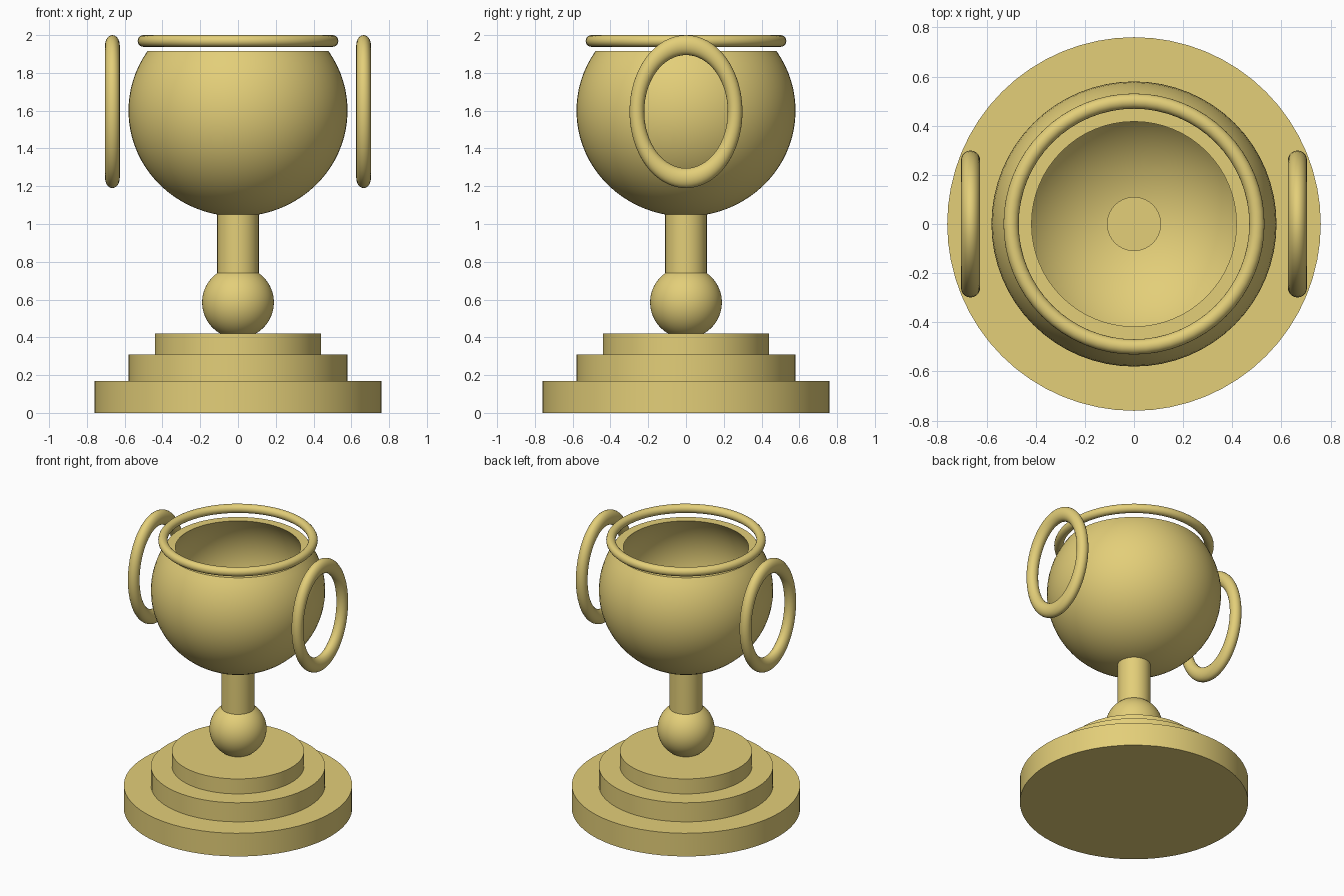
import bpy, bmesh, math

if "Cube" in bpy.data.objects:
    bpy.data.objects.remove(bpy.data.objects["Cube"])

SEG = 64
gold = bpy.data.materials.new("gold")
gold.diffuse_color = (0.77, 0.62, 0.19, 1)
gold.use_nodes = True
gold.node_tree.nodes["Principled BSDF"].inputs["Base Color"].default_value = gold.diffuse_color


def finish(name):
    ob = bpy.context.object
    ob.name = name
    ob.data.materials.append(gold)
    bpy.ops.object.shade_smooth_by_angle(angle=math.radians(35))
    return ob


def cylinder(name, r, z0, z1):
    bpy.ops.mesh.primitive_cylinder_add(vertices=SEG, radius=r, depth=z1 - z0,
                                        location=(0, 0, (z0 + z1) / 2))
    return finish(name)


def torus(name, major, minor, loc, rot=(0, 0, 0), scale=(1, 1, 1)):
    bpy.ops.mesh.primitive_torus_add(major_radius=major, minor_radius=minor,
                                     major_segments=SEG, minor_segments=20,
                                     location=loc, rotation=rot)
    bpy.context.object.scale = scale
    return finish(name)


def ellipse_arc(a, c, z_mid, z_top, n):
    # from the bottom pole up to the cut height
    end = math.asin((z_top - z_mid) / c)
    angles = [-math.pi / 2 + (end + math.pi / 2) * i / n for i in range(n + 1)]
    return [(max(a * math.cos(t), 0), z_mid + c * math.sin(t)) for t in angles]


def lathe(name, profile):
    bm = bmesh.new()
    vs = [bm.verts.new((r, 0, z)) for r, z in profile]
    es = [bm.edges.new(p) for p in zip(vs, vs[1:])]
    bmesh.ops.spin(bm, geom=vs + es, axis=(0, 0, 1), cent=(0, 0, 0),
                   angle=math.tau, steps=SEG, use_duplicate=False)
    bmesh.ops.remove_doubles(bm, verts=bm.verts, dist=1e-4)
    bmesh.ops.recalc_face_normals(bm, faces=bm.faces)
    me = bpy.data.meshes.new(name)
    bm.to_mesh(me)
    bm.free()
    ob = bpy.data.objects.new(name, me)
    bpy.context.collection.objects.link(ob)
    bpy.ops.object.select_all(action='DESELECT')
    bpy.context.view_layer.objects.active = ob
    ob.select_set(True)
    return finish(name)


# stepped base
cylinder("base_lower", 0.76, 0.0, 0.17)
cylinder("base_middle", 0.58, 0.17, 0.31)
cylinder("base_upper", 0.44, 0.31, 0.42)

# knob and stem; the stem end pokes through the bowl floor
bpy.ops.mesh.primitive_uv_sphere_add(segments=SEG, ring_count=32, radius=0.19,
                                     location=(0, 0, 0.585))
finish("stem_knob")
cylinder("stem", 0.11, 0.68, 1.13)

# hollow bowl with a flat lip
outer = ellipse_arc(0.58, 0.56, 1.6, 1.915, 28)
inner = ellipse_arc(0.53, 0.51, 1.6, 1.915, 28)
lathe("bowl", outer + inner[::-1])

# floating rim ring
torus("rim_ring", 0.5, 0.031, (0, 0, 1.969))

# side handles: upright oval rings
for side, x in (("left", -0.665), ("right", 0.665)):
    torus("handle_" + side, 0.26, 0.039, (x, 0, 1.595),
          rot=(0, math.pi / 2, 0), scale=(1.355, 1, 1))
